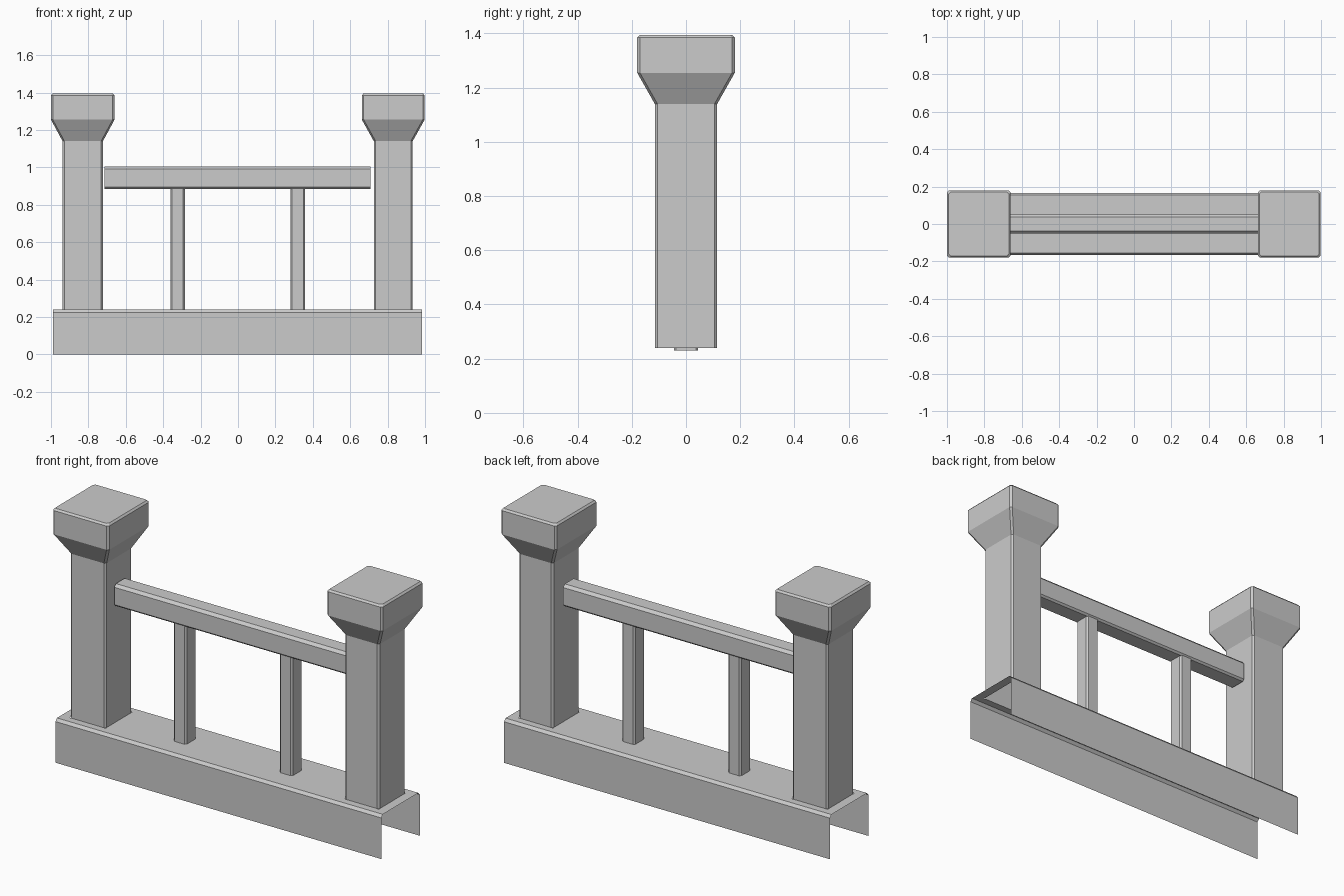
import bpy, bmesh

if "Cube" in bpy.data.objects:
    bpy.data.objects.remove(bpy.data.objects["Cube"])


def finish(name, bm):
    bmesh.ops.remove_doubles(bm, verts=bm.verts, dist=1e-5)
    bmesh.ops.recalc_face_normals(bm, faces=bm.faces)
    me = bpy.data.meshes.new(name)
    bm.to_mesh(me)
    bm.free()
    ob = bpy.data.objects.new(name, me)
    bpy.context.collection.objects.link(ob)
    return ob


def outline(hx, hy, c):
    """Rectangle with chamfered corners."""
    return [(hx - c, -hy), (hx, -hy + c), (hx, hy - c), (hx - c, hy),
            (-hx + c, hy), (-hx, hy - c), (-hx, -hy + c), (-hx + c, -hy)]


def loft(name, cx, rings, c, cap_top=True):
    """Stack chamfered rectangles given as (half x, half y, z)."""
    bm = bmesh.new()
    loops = [[bm.verts.new((cx + x, y, z)) for x, y in outline(hx, hy, c)]
             for hx, hy, z in rings]
    for a, b in zip(loops, loops[1:]):
        for i in range(8):
            j = (i + 1) % 8
            bm.faces.new((a[i], a[j], b[j], b[i]))
    if cap_top:
        bm.faces.new(loops[-1])
    return finish(name, bm)


def sweep_x(bm, profile, x0, x1, closed):
    """Extrude a (y, z) profile along x as an open-ended sheet."""
    a = [bm.verts.new((x0, y, z)) for y, z in profile]
    b = [bm.verts.new((x1, y, z)) for y, z in profile]
    for i in range(len(a) if closed else len(a) - 1):
        j = (i + 1) % len(a)
        bm.faces.new((a[i], b[i], b[j], a[j]))


X0, X1 = -0.989, 0.985
POSTS = [("left", -0.83, 0.108, 0.170), ("right", 0.83, 0.104, 0.168)]

# Base: open channel, with openings in its top under the hollow posts
bm = bmesh.new()
for s in (-1, 1):
    sweep_x(bm, [(s * 0.167, 0), (s * 0.167, 0.225), (s * 0.154, 0.24)], X0, X1, False)
xs = [X0] + [cx + s * h for _, cx, h, _ in POSTS for s in (-1, 1)] + [X1]
ys = [-0.154, -0.115, 0.115, 0.154]
for i in range(5):
    for j in range(3):
        if j == 1 and i in (1, 3):
            continue
        bm.faces.new([bm.verts.new((xs[i + a], ys[j + b], 0.24))
                      for a, b in ((0, 0), (1, 0), (1, 1), (0, 1))])
finish("base", bm)

# Posts with flared heads
for side, cx, h, hc in POSTS:
    loft(side + "_post", cx, [(h, 0.115, 0.24), (h, 0.115, 1.14), (hc, 0.18, 1.255),
                              (hc, 0.18, 1.385), (hc - 0.009, 0.171, 1.395)], 0.01)

# Balusters
for side, cx in (("left", -0.323), ("right", 0.32)):
    loft(side + "_baluster", cx, [(0.039, 0.045, 0.23), (0.039, 0.045, 0.89)], 0.009, False)

# Handrail: chamfered tube with open ends
bm = bmesh.new()
sweep_x(bm, [(-0.042, 0.885), (-0.052, 0.895), (-0.052, 0.99), (-0.038, 1.005),
             (0.038, 1.005), (0.052, 0.99), (0.052, 0.895), (0.042, 0.885)],
        -0.713, 0.708, True)
finish("handrail", bm)
